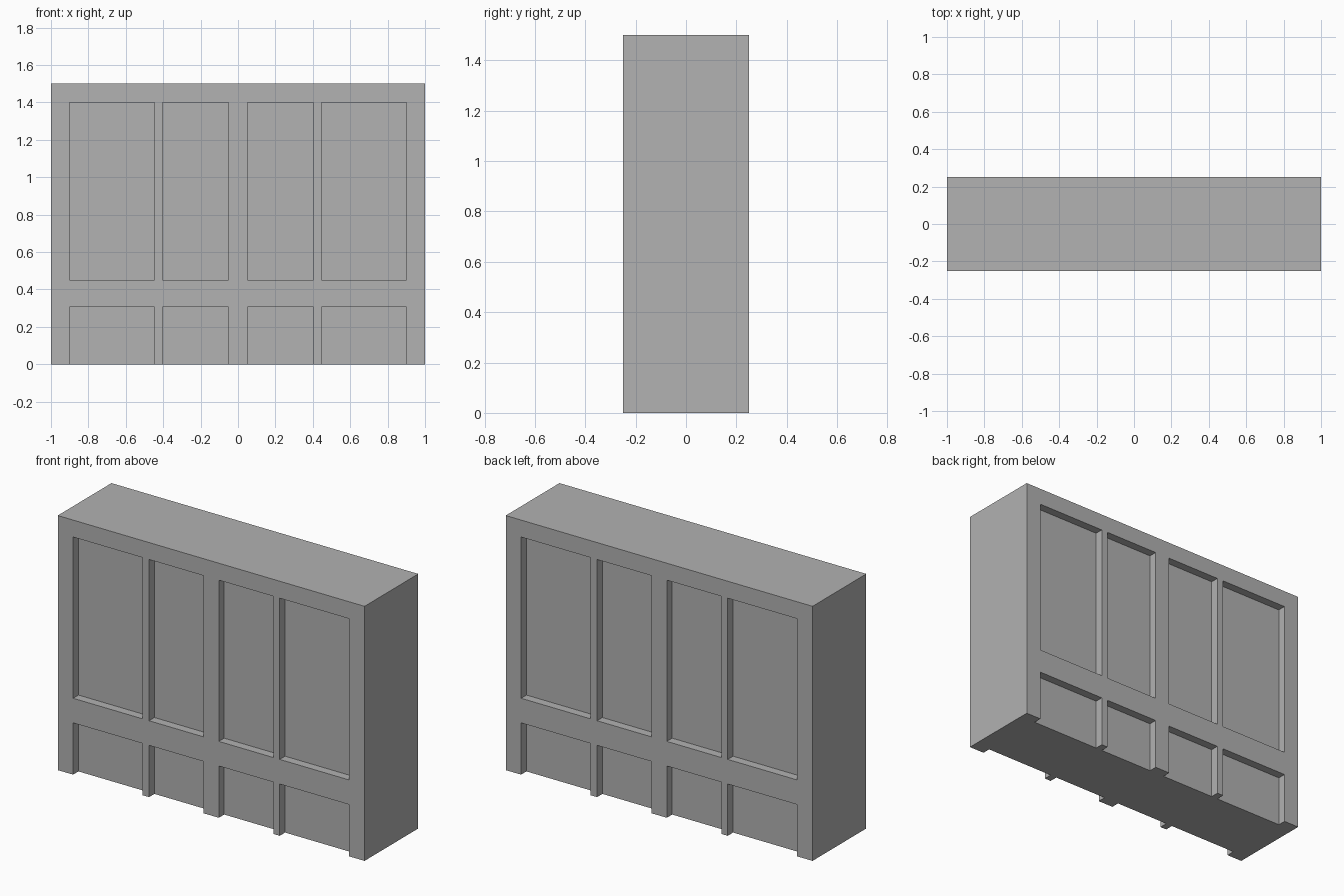
import bpy
import bmesh

# Remove the default object
if "Cube" in bpy.data.objects:
    bpy.data.objects.remove(bpy.data.objects["Cube"], do_unlink=True)

WIDTH, DEPTH, HEIGHT = 2.0, 0.5, 1.5
RECESS = 0.05
BAYS = [(0.05, 0.405), (0.447, 0.90)]       # right-hand bays, mirrored in x
ROWS = [(-0.1, 0.305), (0.45, 1.40)]        # lower bays are open at the floor

GREY = (0.445, 0.445, 0.445, 1.0)
grey = bpy.data.materials.new("plain grey")
grey.use_nodes = True
grey.diffuse_color = GREY
grey.node_tree.nodes["Principled BSDF"].inputs["Base Color"].default_value = GREY


def add_box(bm, x, y, z):
    """Add a box spanning the given (low, high) ranges."""
    verts = bmesh.ops.create_cube(bm, size=1)["verts"]
    for v in verts:
        v.co = [r[0] if c < 0 else r[1] for c, r in zip(v.co, (x, y, z))]


def make_object(name, bm):
    mesh = bpy.data.meshes.new(name)
    bmesh.ops.recalc_face_normals(bm, faces=bm.faces)
    bm.to_mesh(mesh)
    bm.free()
    mesh.materials.append(grey)
    obj = bpy.data.objects.new(name, mesh)
    bpy.context.collection.objects.link(obj)
    return obj


# Solid wall block
bm = bmesh.new()
add_box(bm, (-WIDTH / 2, WIDTH / 2), (-DEPTH / 2, DEPTH / 2), (0, HEIGHT))
wall = make_object("panelled_wall", bm)

# Cutters for the recessed panels on both broad faces
bm = bmesh.new()
inner, outer = DEPTH / 2 - RECESS, DEPTH / 2 + RECESS
for low, high in BAYS:
    for x in ((low, high), (-high, -low)):
        for y in ((inner, outer), (-outer, -inner)):
            for z in ROWS:
                add_box(bm, x, y, z)
cutter = make_object("panel_cutter", bm)
cutter.hide_render = True

# Cut the recesses, then bake the result and drop the cutter
cut = wall.modifiers.new("recesses", "BOOLEAN")
cut.operation = "DIFFERENCE"
cut.solver = "EXACT"
cut.object = cutter
bpy.context.view_layer.update()
baked = bpy.data.meshes.new_from_object(
    wall.evaluated_get(bpy.context.evaluated_depsgraph_get()))
wall.modifiers.clear()
wall.data = baked
bpy.data.objects.remove(cutter, do_unlink=True)
